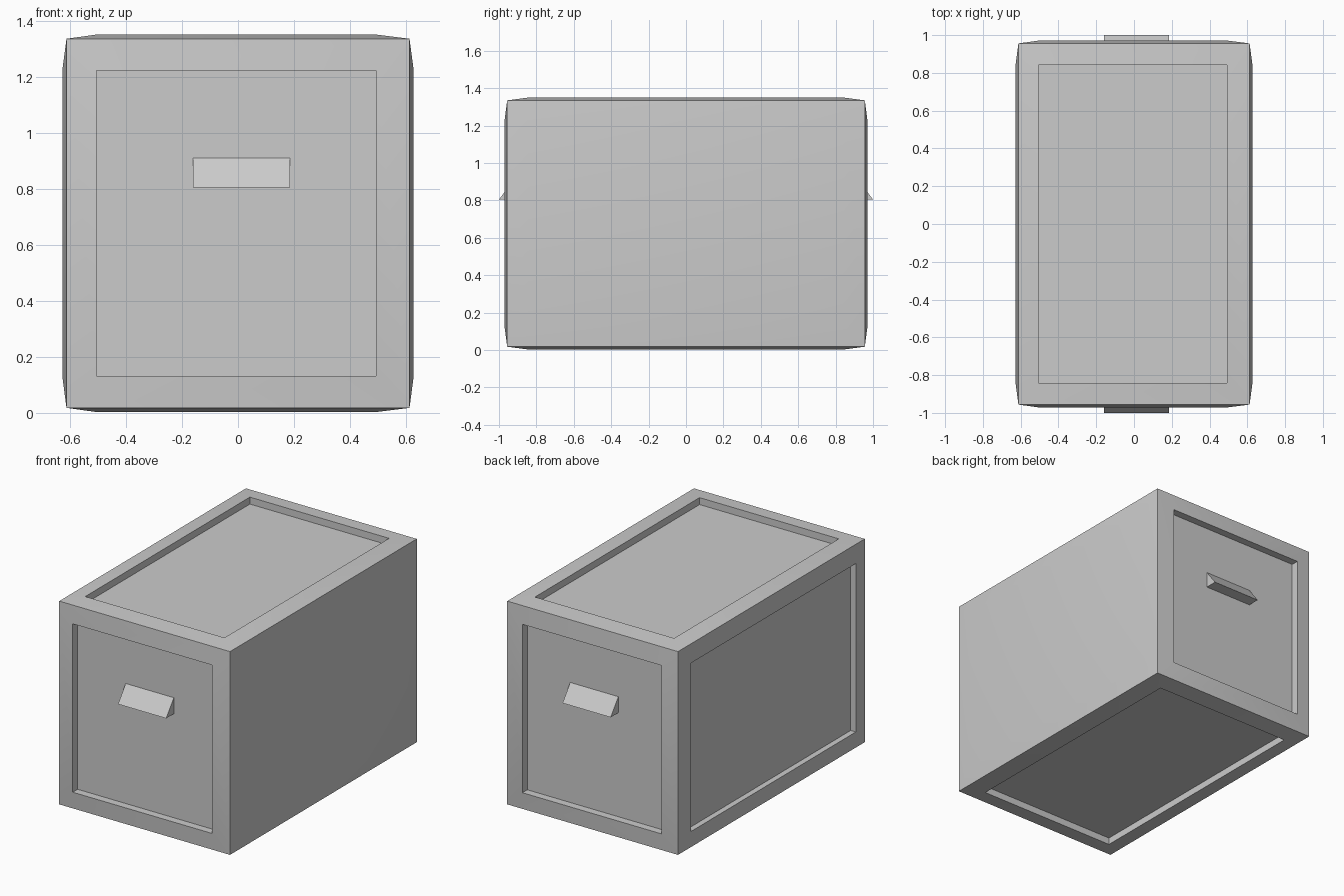
import bpy
import bmesh
from mathutils import Matrix

if "Cube" in bpy.data.objects:
    bpy.data.objects.remove(bpy.data.objects["Cube"])

HX, HY, Z0, Z1 = 0.612, 0.956, 0.018, 1.335   # crate corner limits
BORDER, BULGE = 0.113, 0.015                  # frame width and rise
SHIFT = -0.006                                # panels sit slightly off centre
DEPTH = (0.037, 0.05, 0.045)                  # recess depth per axis


def finish(bm, name):
    bmesh.ops.recalc_face_normals(bm, faces=bm.faces)
    mesh = bpy.data.meshes.new(name)
    bm.to_mesh(mesh)
    bm.free()
    obj = bpy.data.objects.new(name, mesh)
    bpy.context.collection.objects.link(obj)
    return obj


# Crate body: box with bulged frames and sunk panels
bm = bmesh.new()
bmesh.ops.create_cube(bm, size=2)
bmesh.ops.scale(bm, vec=(HX, HY, (Z1 - Z0) / 2), verts=bm.verts)
bmesh.ops.translate(bm, vec=(0, 0, (Z0 + Z1) / 2), verts=bm.verts)
bm.normal_update()
sides = list(bm.faces)
bmesh.ops.inset_individual(bm, faces=sides, thickness=BORDER, use_even_offset=True)
bm.normal_update()
for face in sides:
    n = face.normal.copy()
    axis = max(range(3), key=lambda i: abs(n[i]))
    move = n * BULGE
    if axis != 0:
        move.x += SHIFT
    bmesh.ops.translate(bm, vec=move, verts=face.verts)
    # The right side stays flat; every other side is recessed
    if n.x < 0.5:
        panel = bmesh.ops.extrude_discrete_faces(bm, faces=[face])["faces"][0]
        bmesh.ops.translate(bm, vec=-n * DEPTH[axis], verts=panel.verts)
body = finish(bm, "crate_body")
bpy.context.view_layer.objects.active = body
body.select_set(True)
bpy.ops.object.shade_smooth_by_angle(angle=0.6)


# Wedge handles on the front and back panels
def handle(name, side):
    bm = bmesh.new()
    profile = [(1.0, 0.805), (0.92, 0.91), (0.92, 0.805)]
    face = bm.faces.new([bm.verts.new((-0.16, side * y, z)) for y, z in profile])
    new = bmesh.ops.extrude_face_region(bm, geom=[face], use_keep_orig=True)["geom"]
    verts = [v for v in new if isinstance(v, bmesh.types.BMVert)]
    bmesh.ops.translate(bm, vec=(0.345, 0, 0), verts=verts)
    finish(bm, name)


handle("front_handle", -1)
handle("back_handle", 1)
